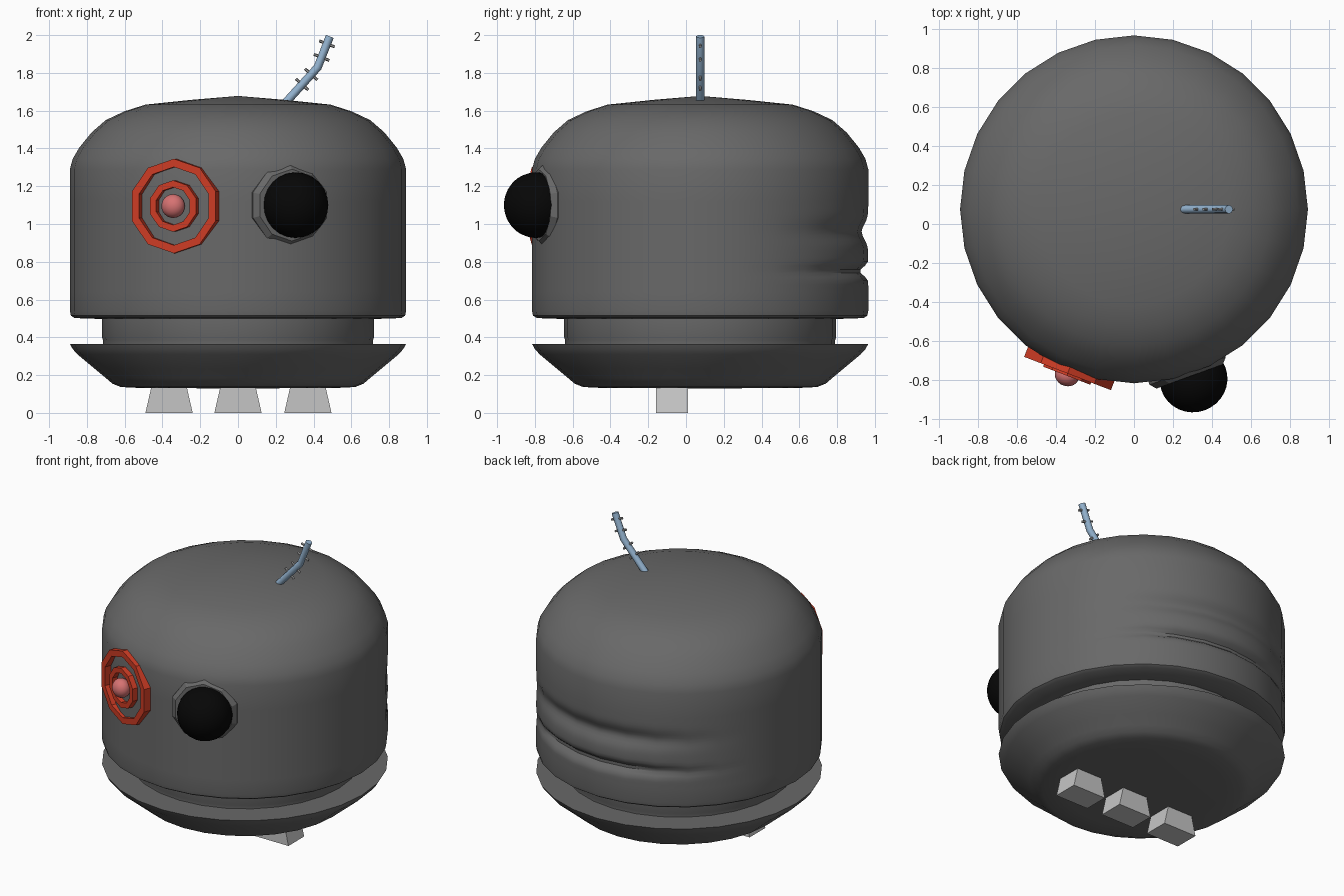
import bpy, bmesh, math
from mathutils import Vector, Matrix

if "Cube" in bpy.data.objects:
    bpy.data.objects.remove(bpy.data.objects["Cube"])


def material(name, *rgb):
    m = bpy.data.materials.new(name)
    m.diffuse_color = (*rgb, 1)
    m.use_nodes = True
    m.node_tree.nodes["Principled BSDF"].inputs["Base Color"].default_value = m.diffuse_color
    return m


GREY = material("dark grey", 0.14, 0.14, 0.14)
RED = material("red", 0.62, 0.045, 0.018)
PINK = material("pink", 0.68, 0.17, 0.17)
BLACK = material("black", 0.002, 0.002, 0.002)
BLUE = material("light blue", 0.30, 0.46, 0.64)
PIN = material("pin grey", 0.35, 0.35, 0.35)
PALE = material("pale grey", 0.56, 0.56, 0.56)


def finish(name, bm, mat, matrix=Matrix(), smooth=None):
    bmesh.ops.recalc_face_normals(bm, faces=bm.faces)
    me = bpy.data.meshes.new(name)
    bm.to_mesh(me)
    bm.free()
    me.materials.append(mat)
    me.transform(matrix)
    if smooth:
        me.shade_smooth()
        me.set_sharp_from_angle(angle=math.radians(smooth))
    ob = bpy.data.objects.new(name, me)
    bpy.context.collection.objects.link(ob)
    return ob


def lathe(name, profile, sides, mat, matrix=Matrix(), smooth=None, closed=False, dent=None):
    """Spin an (r, z) profile about local z; r = 0 makes a pole."""
    bm = bmesh.new()
    rings = []
    for r, z in profile:
        if r == 0:
            rings.append([bm.verts.new((0, 0, z))] * sides)
            continue
        ring = []
        for i in range(sides):
            a = math.pi / 2 + math.tau * i / sides
            rr = r - (dent(a, z) if dent else 0)
            ring.append(bm.verts.new((rr * math.cos(a), rr * math.sin(a), z)))
        rings.append(ring)
    pairs = list(zip(rings, rings[1:]))
    if closed:
        pairs.append((rings[-1], rings[0]))
    for lo, hi in pairs:
        for i in range(sides):
            j = (i + 1) % sides
            quad = list(dict.fromkeys((lo[i], lo[j], hi[j], hi[i])))
            bm.faces.new(quad)
    return finish(name, bm, mat, matrix, smooth)


def facing(degrees, location):
    """Frame whose local z points forward, turned sideways by an angle."""
    a = math.radians(degrees)
    n = Vector((math.sin(a), -math.cos(a), 0))
    return Matrix.Translation(location) @ n.to_track_quat('Z', 'Y').to_matrix().to_4x4()


def ball(name, mat, matrix, radius, depth):
    bm = bmesh.new()
    bmesh.ops.create_uvsphere(bm, u_segments=24, v_segments=16, radius=1)
    finish(name, bm, mat, matrix @ Matrix.Diagonal((radius, radius, depth, 1)), 60)


# Head shell with two tapering grooves across the back
def grooves(a, z):
    off = abs((math.degrees(a) % 360) - 86)
    t = max(0, 1 - off / 58)
    fade = t * t * (3 - 2 * t)
    fade = min(1, fade * 1.4)
    return fade * (0.045 * math.exp(-((z - 0.75) / 0.03) ** 2)
                   + 0.035 * math.exp(-((z - 0.96) / 0.055) ** 2))


centre = Matrix.Translation((0, 0.075, 0))
wall = [(0.89, 0.64 + 0.02 * i) for i in range(25)]
head = [(0, 0.497), (0.72, 0.497), (0.865, 0.502), (0.885, 0.515), (0.89, 0.54)] + wall + [
    (0.89, 1.29), (0.875, 1.345), (0.84, 1.405), (0.775, 1.485), (0.70, 1.55),
    (0.60, 1.597), (0.49, 1.632), (0.25, 1.657), (0, 1.678)]
lathe("head_shell", head, 28, GREY, centre, 40, dent=grooves)

# Neck and flared base
lathe("neck", [(0.715, 0.36), (0.715, 0.385), (0.72, 0.40), (0.72, 0.50)], 28, GREY, centre, 40)
lathe("base", [(0, 0.13), (0.50, 0.131), (0.62, 0.137), (0.665, 0.155), (0.70, 0.185),
               (0.76, 0.235), (0.85, 0.31), (0.875, 0.338), (0.89, 0.365), (0, 0.365)],
      28, GREY, centre, 40)

# Ringed eye
left = facing(-21, (-0.34, -0.765, 1.095))
for name, inner, outer, front in (("outer_eye_ring", 0.207, 0.25, 0.0),
                                  ("inner_eye_ring", 0.10, 0.136, 0.012)):
    lathe(name, [(inner, -0.065), (outer, -0.065), (outer, front), (inner, front)],
          10, RED, left, closed=True)
ball("eye_pupil", PINK, left @ Matrix.Translation((0, 0, 0.01)), 0.063, 0.055)

# Bulging eye
right = facing(20, (0.285, -0.78, 1.10))
lathe("eye_socket", [(0, -0.10), (0.218, -0.10), (0.218, -0.03), (0.19, 0), (0, 0)],
      10, GREY, right)
ball("bulging_eye", BLACK, facing(20, (0.305, -0.795, 1.10)), 0.174, 0.168)

# Bent antenna
path = [Vector(p) for p in ((0.25, 0.075, 1.64), (0.422, 0.075, 1.83), (0.486, 0.075, 1.993))]
curve = bpy.data.curves.new("antenna", 'CURVE')
curve.dimensions = '3D'
curve.bevel_depth = 0.022
curve.bevel_resolution = 2
curve.use_fill_caps = True
line = curve.splines.new('POLY')
line.points.add(len(path) - 1)
for point, co in zip(line.points, path):
    point.co = (*co, 1)
curve.materials.append(BLUE)
bpy.context.collection.objects.link(bpy.data.objects.new("antenna", curve))

# Small pins through the antenna
for k, (seg, t) in enumerate(((0, 0.52), (0, 0.80), (1, 0.32), (1, 0.76))):
    a, b = path[seg], path[seg + 1]
    d = (b - a).normalized()
    across = Vector((d.z, 0, -d.x))
    bm = bmesh.new()
    bmesh.ops.create_cone(bm, cap_ends=True, segments=6, radius1=0.008, radius2=0.008, depth=0.088)
    frame = Matrix.Translation(a.lerp(b, t)) @ across.to_track_quat('Z', 'Y').to_matrix().to_4x4()
    finish(f"antenna_pin_{k + 1}", bm, PIN, frame)

# Three tapered feet
for k, x in enumerate((-0.365, 0, 0.37)):
    bm = bmesh.new()
    bmesh.ops.create_cube(bm, size=1)
    for v in bm.verts:
        top = v.co.z > 0
        v.co = Vector((x + math.copysign(0.093 if top else 0.125, v.co.x),
                       -0.075 + v.co.y * 0.17, 0.14 if top else 0))
    finish(f"foot_{k + 1}", bm, PALE)
